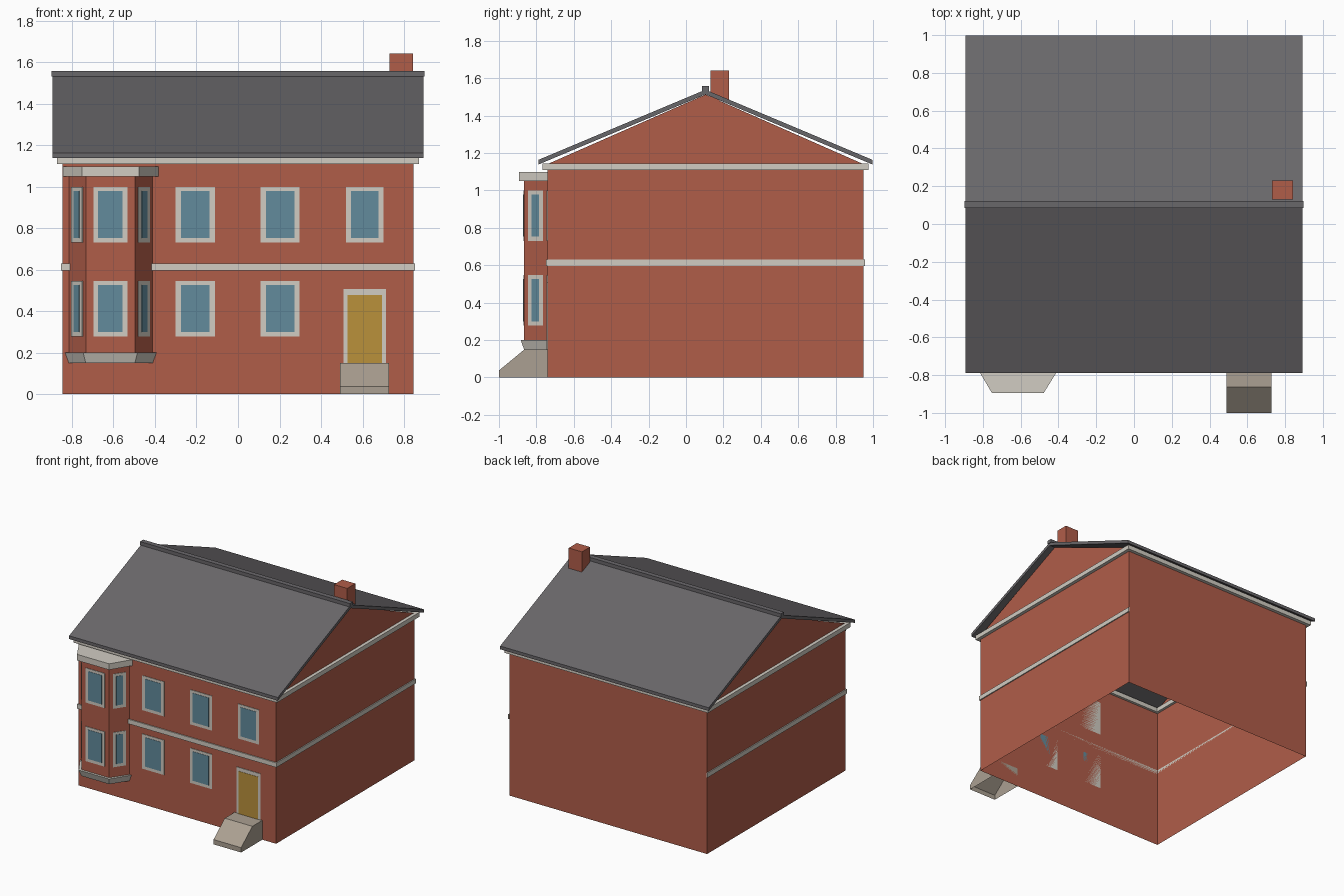
import bpy, bmesh
from mathutils import Vector

cube = bpy.data.objects.get("Cube")
if cube:
    bpy.data.objects.remove(cube)


def material(name, hex_code):
    def lin(i):
        c = int(hex_code[i:i + 2], 16) / 255
        return c / 12.92 if c <= 0.04045 else ((c + 0.055) / 1.055) ** 2.4
    col = (lin(0), lin(2), lin(4), 1)
    m = bpy.data.materials.new(name)
    m.use_nodes = True
    m.diffuse_color = col
    m.node_tree.nodes["Principled BSDF"].inputs["Base Color"].default_value = col
    return m


brick = material("brick_red", "b05d49")
stone = material("pale_stone", "d1ccc2")
slate = material("roof_slate", "69676a")
glass = material("window_glass", "628b9c")
paint = material("door_ochre", "ba913b")
concrete = material("step_concrete", "aba092")


def loft(name, rings, mat, drop=None):
    """Join matching rings of points, cap both ends, drop faces by their normal."""
    bm = bmesh.new()
    vs = [[bm.verts.new(p) for p in ring] for ring in rings]
    n = len(vs[0])
    for a, b in zip(vs, vs[1:]):
        for i in range(n):
            j = (i + 1) % n
            bm.faces.new((a[i], a[j], b[j], b[i]))
    bm.faces.new(vs[0])
    bm.faces.new(vs[-1])
    bmesh.ops.recalc_face_normals(bm, faces=bm.faces[:])
    bm.normal_update()
    if drop:
        gone = [f for f in bm.faces if drop(f.normal)]
        bmesh.ops.delete(bm, geom=gone, context='FACES')
    me = bpy.data.meshes.new(name)
    bm.to_mesh(me)
    bm.free()
    me.materials.append(mat)
    ob = bpy.data.objects.new(name, me)
    bpy.context.collection.objects.link(ob)
    return ob


def along_x(name, profile, x0, x1, mat, drop=None):
    return loft(name, [[(x, y, z) for y, z in profile] for x in (x0, x1)], mat, drop)


def upright(name, levels, mat, drop=None):
    return loft(name, [[(x, y, z) for x, y in outline] for z, outline in levels], mat, drop)


def box(name, x0, x1, y0, y1, z0, z1, mat):
    return along_x(name, [(y0, z0), (y1, z0), (y1, z1), (y0, z1)], x0, x1, mat)


def plate(name, centre, t, w, z0, z1, depth, mat):
    """Thin upright plate on a wall running along direction t."""
    t = Vector((t[0], t[1], 0)).normalized()
    out = t.cross(Vector((0, 0, 1)))
    c = Vector((centre[0], centre[1], 0))
    rect = [c + t * s * w / 2 + Vector((0, 0, z))
            for s, z in ((-1, z0), (1, z0), (1, z1), (-1, z1))]
    loft(name, [rect, [p + out * depth for p in rect]], mat)


def window(name, centre, t, w, glass_w, z0, z1):
    plate(name + "_frame", centre, t, w, z0, z1, 0.004, stone)
    plate(name + "_glass", centre, t, glass_w, z0 + 0.023, z1 - 0.02, 0.006, glass)


# Walls: open shell with gables
W, MID = 0.845, 0.104
FRONT, BACK = MID - W, MID + W
along_x("walls", [(FRONT, 0), (FRONT, 1.14), (MID, 1.512), (BACK, 1.14), (BACK, 0)],
        -W, W, brick, lambda n: abs(n.z) > 0.3)

# Roof slopes, ridge and chimney
EAVE, R = 0.893, 0.893
for side, s in (("front", -1), ("back", 1)):
    y = MID + s * EAVE
    along_x("roof_" + side, [(MID, 1.538), (y, 1.163), (y, 1.138), (MID, 1.513)], -R, R, slate)
box("ridge_cap", -0.898, 0.898, MID - 0.019, MID + 0.019, 1.53, 1.557, slate)
box("chimney", 0.73, 0.843, 0.131, 0.23, 1.48, 1.642, brick)

# Cornice ring under the eaves
O, I = W + 0.026, W - 0.02
for side, s in (("front", -1), ("back", 1)):
    y0, y1 = sorted((MID + s * O, MID + s * I))
    box("cornice_" + side, -O, O, y0, y1, 1.108, 1.143, stone)
for side, s in (("right", -1), ("left", 1)):
    x0, x1 = sorted((s * O, s * I))
    box("cornice_" + side, x0, x1, MID - I, MID + I, 1.108, 1.143, stone)
    # String course on the side walls
    x0, x1 = sorted((s * W, s * (W + 0.008)))
    box("string_course_" + side, x0, x1, FRONT, BACK + 0.007, 0.595, 0.63, stone)
box("string_course_front", -W - 0.008, W + 0.008, FRONT - 0.008, FRONT, 0.595, 0.63, stone)


# Bay with flared base and flat cap
def bay_outline(grow):
    return [(-0.815 - grow, FRONT), (-0.733 - grow * 0.7, -0.866 - grow),
            (-0.497 + grow * 0.7, -0.866 - grow), (-0.411 + grow, FRONT)]


bay = bay_outline(0)
no_back = lambda n: n.y > 0.9
upright("bay_walls", [(0.16, bay), (1.06, bay)], brick, no_back)
upright("bay_base", [(0.15, bay), (0.2, bay_outline(0.018))], stone, no_back)
upright("bay_cap", [(1.05, bay_outline(0.028)), (1.097, bay_outline(0.028))], stone, no_back)

# Windows on both floors
FLOORS = (("lower", 0.277, 0.546), ("upper", 0.73, 0.998))
for floor, z0, z1 in FLOORS:
    for part, a, b in zip(("right", "front", "left"), bay, bay[1:]):
        a, b = Vector(a), Vector(b)
        w, g = (0.164, 0.118) if part == "front" else (0.097, 0.048)
        window(f"bay_{part}_{floor}_window", (a + b) / 2, b - a, w, g, z0, z1)
    for place, x in (("right", -0.206), ("middle", 0.203)):
        window(f"{place}_{floor}_window", (x, FRONT), (1, 0), 0.188, 0.137, z0, z1)
window("left_upper_window", (0.61, FRONT), (1, 0), 0.18, 0.133, 0.73, 0.998)

# Door and entrance step
plate("door_frame", (0.61, FRONT), (1, 0), 0.205, 0.15, 0.507, 0.004, stone)
plate("door", (0.61, FRONT), (1, 0), 0.166, 0.15, 0.479, 0.006, paint)
along_x("entrance_step", [(FRONT, 0), (FRONT, 0.15), (-0.863, 0.15), (-1, 0.037), (-1, 0)],
        0.491, 0.727, concrete, lambda n: n.z < -0.5)
